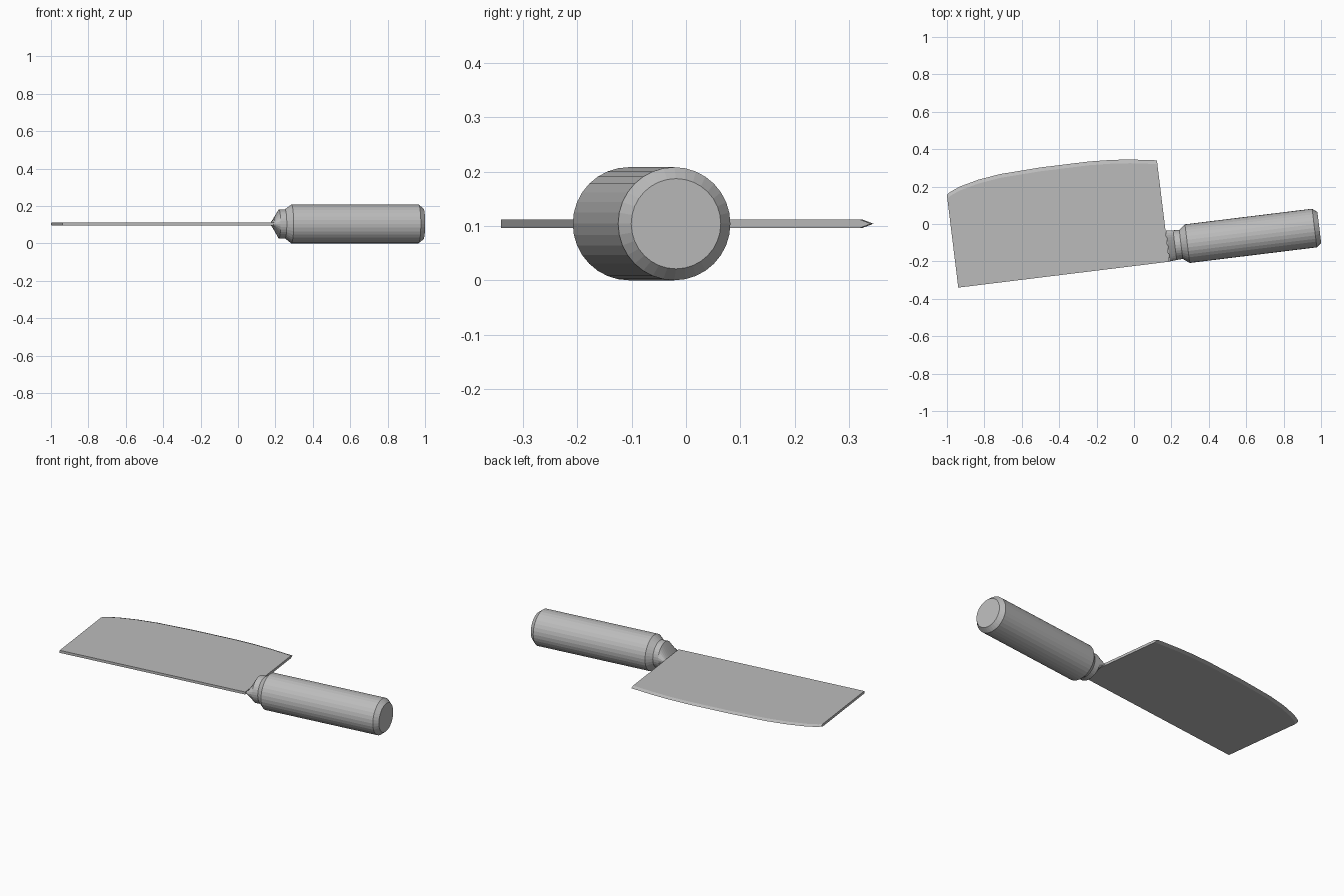
import bpy, bmesh, math
from mathutils import Matrix

cube = bpy.data.objects.get("Cube")
if cube:
    bpy.data.objects.remove(cube, do_unlink=True)

TILT = Matrix.Translation((0, 0, 0.104)) @ Matrix.Rotation(math.radians(7), 4, "Z")
AXIS_Y = -0.139
SIDES = 32

grey = bpy.data.materials.new("plain grey")
grey.use_nodes = True
colour = (0.5, 0.5, 0.5, 1)
grey.diffuse_color = colour
grey.node_tree.nodes["Principled BSDF"].inputs["Base Color"].default_value = colour


def finish(bm, name):
    bmesh.ops.recalc_face_normals(bm, faces=bm.faces)
    mesh = bpy.data.meshes.new(name)
    bm.to_mesh(mesh)
    bm.free()
    mesh.materials.append(grey)
    obj = bpy.data.objects.new(name, mesh)
    obj.matrix_world = TILT
    bpy.context.collection.objects.link(obj)
    return obj


def loft(bm, loops):
    """Skin matching closed loops and cap both ends."""
    rows = [[bm.verts.new(p) for p in loop] for loop in loops]
    for a, b in zip(rows, rows[1:]):
        for i in range(len(a)):
            j = (i + 1) % len(a)
            bm.faces.new((a[i], a[j], b[j], b[i]))
    bm.faces.new(rows[0])
    bm.faces.new(rows[-1])


def turned(name, stations):
    """Elliptical sections (x, half width, half height) along the handle axis."""
    bm = bmesh.new()
    angles = [2 * math.pi * i / SIDES for i in range(SIDES)]
    loft(bm, [[(x, AXIS_Y + ry * math.cos(a), rz * math.sin(a)) for a in angles]
              for x, ry, rz in stations])
    return finish(bm, name)


# Handle grip with chamfered ends
turned("handle_grip", [(0.236, 0.078, 0.078), (0.27, 0.104, 0.104),
                       (0.955, 0.104, 0.104), (0.981, 0.083, 0.083)])

# Neck pinched into a wedge where it meets the blade
turned("handle_neck", [(0.165, 0.083, 0.008), (0.203, 0.08, 0.078), (0.24, 0.078, 0.078)])

# Blade: constant section with a ground edge, swept along the curved edge
edge = [(-0.974, 0.276), (-0.955, 0.290), (-0.90, 0.312), (-0.80, 0.336),
        (-0.68, 0.352), (-0.46, 0.361), (-0.20, 0.361), (-0.08, 0.355),
        (0.02, 0.345), (0.163, 0.323)]
SPINE, HALF, GRIND = -0.223, 0.0075, 0.02
bm = bmesh.new()
loft(bm, [[(x, SPINE, -HALF), (x, y - GRIND, -HALF), (x, y, 0),
           (x, y - GRIND, HALF), (x, SPINE, HALF)] for x, y in edge])
finish(bm, "blade")
